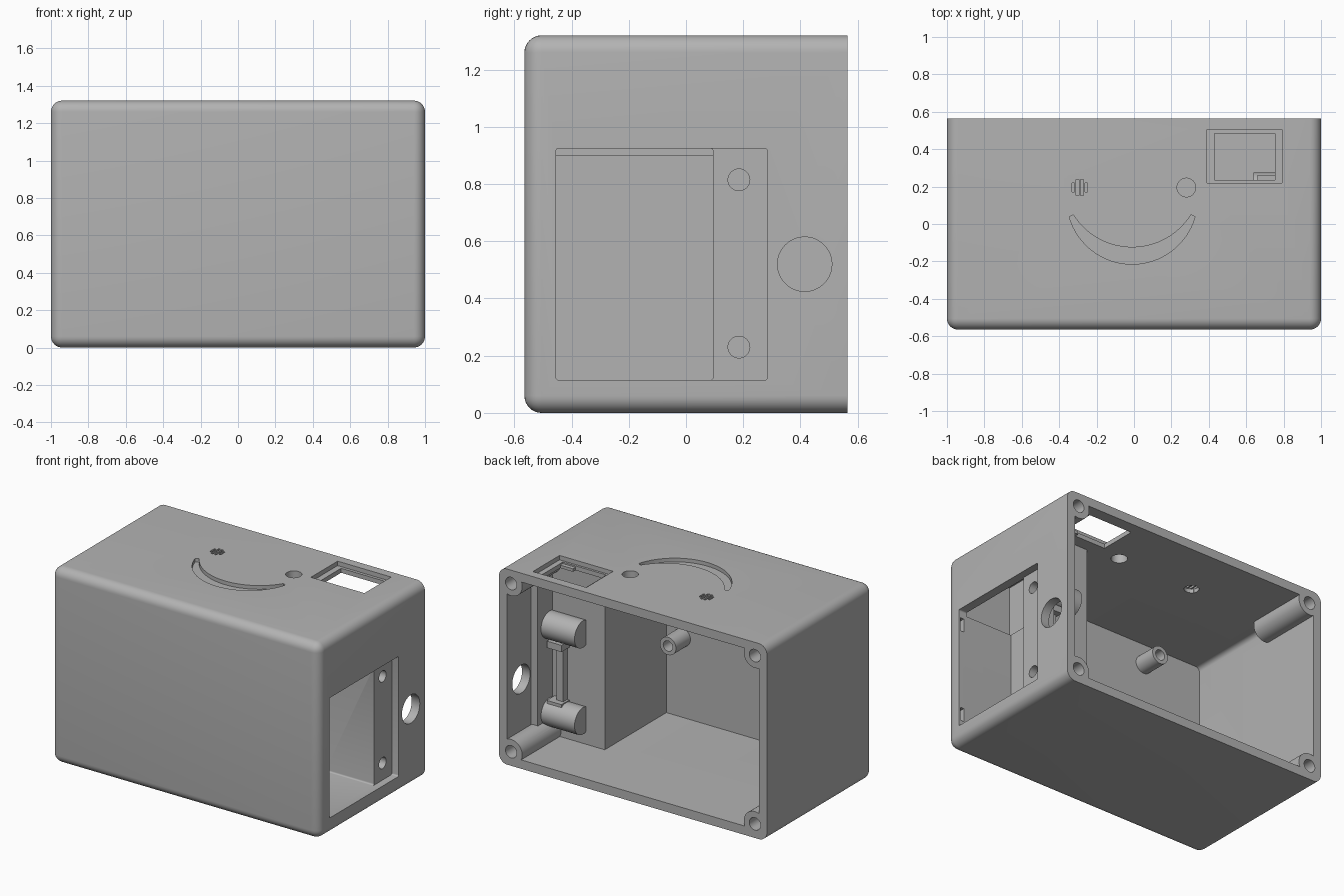
import bpy, bmesh, math
from mathutils import Matrix, Vector

cube = bpy.data.objects.get("Cube")
if cube:
    bpy.data.objects.remove(cube, do_unlink=True)

# One plain grey plastic
grey = bpy.data.materials.new("grey plastic")
grey.use_nodes = True
colour = (0.45, 0.45, 0.45, 1)
grey.diffuse_color = colour
grey.node_tree.nodes["Principled BSDF"].inputs["Base Color"].default_value = colour

W, D, H, WALL = 1.0, 0.565, 1.32, 0.06
IN_X, IN_Y = W - WALL, D - WALL


def make(name, bm):
    bmesh.ops.recalc_face_normals(bm, faces=bm.faces)
    mesh = bpy.data.meshes.new(name)
    bm.to_mesh(mesh)
    bm.free()
    mesh.materials.append(grey)
    obj = bpy.data.objects.new(name, mesh)
    bpy.context.collection.objects.link(obj)
    return obj


def box(name, x, y, z, bevel=0, pick=None, segments=4):
    """Box from (min, max) pairs; pick chooses which edges to round."""
    bm = bmesh.new()
    bmesh.ops.create_cube(bm, size=1)
    for v in bm.verts:
        v.co = [r[0] if c < 0 else r[1] for c, r in zip(v.co, (x, y, z))]
    if bevel:
        edges = [e for e in bm.edges if pick is None or pick(e)]
        bmesh.ops.bevel(bm, geom=edges, offset=bevel, segments=segments,
                        profile=0.5, affect='EDGES')
    return make(name, bm)


def rod(name, centre, axis, radius, length, sides=40):
    bm = bmesh.new()
    turn = Vector((0, 0, 1)).rotation_difference(Vector(axis)).to_matrix().to_4x4()
    bmesh.ops.create_cone(bm, cap_ends=True, segments=sides, radius1=radius,
                          radius2=radius, depth=length,
                          matrix=Matrix.Translation(centre) @ turn)
    return make(name, bm)


def prism(name, points, z0, z1):
    bm = bmesh.new()
    face = bm.faces.new([bm.verts.new((px, py, z0)) for px, py in points])
    up = bmesh.ops.extrude_face_region(bm, geom=[face])["geom"]
    moved = [g for g in up if isinstance(g, bmesh.types.BMVert)]
    bmesh.ops.translate(bm, verts=moved, vec=(0, 0, z1 - z0))
    return make(name, bm)


def along(axis):
    return lambda e: abs((e.verts[0].co - e.verts[1].co).normalized()[axis]) > 0.9


def combine(tool, operation):
    mod = case.modifiers.new(tool.name, 'BOOLEAN')
    mod.operation, mod.solver, mod.object = operation, 'EXACT', tool
    bpy.context.view_layer.objects.active = case
    bpy.ops.object.modifier_apply(modifier=mod.name)
    bpy.data.objects.remove(tool, do_unlink=True)


def add(tool):
    combine(tool, 'UNION')


def cut(tool):
    combine(tool, 'DIFFERENCE')


# Outer case, rounded everywhere but round the open back
case = box("enclosure", (-W, W), (-D, D), (0, H), 0.06,
           lambda e: min(v.co.y for v in e.verts) < 0, 8)
cut(box("cavity", (-IN_X, IN_X), (-IN_Y, D + 0.2), (WALL, H - WALL), 0.03, along(1)))

# Battery housing and the pad behind the door ledge
add(box("battery_housing", (0.5, 0.97), (-0.53, 0.152), (0.03, H - 0.03)))
add(box("door_pad", (0.89, 0.97), (0.1, 0.31), (0.03, H - 0.03)))

# Door screw bosses and a small holder between them
for z in (0.23, 0.815):
    add(rod("door_boss", (0.8, 0.185, z), (1, 0, 0), 0.09, 0.32))
add(box("holder_bar", (0.78, 0.83), (0.13, 0.195), (0.28, 0.72)))
for z in (0.28, 0.68):
    add(box("holder_end", (0.765, 0.875), (0.12, 0.235), (z, z + 0.045)))

# Lid screw posts in the corners
for x in (-0.91, 0.91):
    for z in (0.095, H - 0.09):
        add(rod("lid_post", (x, 0.37, z), (0, 1, 0), 0.083, 0.46))
cut(box("rim_trim", (-2, 2), (D, D + 0.5), (-1, 2)))
for x in (-0.91, 0.91):
    for z in (0.095, H - 0.09):
        cut(rod("lid_hole", (x, 0.47, z), (0, 1, 0), 0.042, 0.3))

# Board standoffs on the front wall
for x in (-0.5, 0.38):
    for z in (0.6, 1.12):
        add(rod("standoff", (x, -0.44, z), (0, 1, 0), 0.06, 0.18))
        cut(rod("standoff_hole", (x, -0.38, z), (0, 1, 0), 0.035, 0.18))

# Battery bay, its upper hollow, the door ledge and latch slots
cut(box("battery_bay", (0.59, 1.2), (-0.455, 0.095), (0.115, 0.925), 0.01, along(0)))
cut(box("upper_hollow", (0.56, IN_X), (-IN_Y, 0.095), (0.9, H - WALL)))
cut(box("door_ledge", (0.95, 1.2), (-0.455, 0.285), (0.115, 0.925), 0.01, along(0)))
for z in (0.16, 0.785):
    cut(box("latch_slot", (0.96, 0.985), (-0.49, -0.4), (z, z + 0.09)))
for z in (0.23, 0.815):
    cut(rod("door_screw_hole", (0.9, 0.185, z), (1, 0, 0), 0.038, 0.4))
cut(rod("side_hole", (1, 0.415, 0.52), (1, 0, 0), 0.095, 0.3, 64))

# Display window with a stepped frame and a corner tab
cut(box("window_frame", (0.39, 0.79), (0.22, 0.505), (H - 0.03, H + 0.1)))
cut(box("window", (0.43, 0.755), (0.235, 0.485), (H - 0.2, H + 0.1)))
add(box("window_tab", (0.66, 0.77), (0.225, 0.262), (H - WALL, H - 0.04)))

# Winking face: round eye, sound slots and a shallow smile
cut(rod("eye_hole", (0.28, 0.195, H), (0, 0, 1), 0.05, 0.3))
cut(rod("microphone_seat", (-0.29, 0.195, H - 0.07), (0, 0, 1), 0.045, 0.07))
for x, half in ((-0.324, 0.025), (-0.302, 0.042), (-0.278, 0.042), (-0.256, 0.025)):
    cut(box("sound_slot", (x - 0.007, x + 0.007), (0.195 - half, 0.195 + half),
            (H - 0.1, H + 0.1)))


def arc(cy, radius, half_angle, steps=32):
    angles = [half_angle * (2 * i / steps - 1) for i in range(steps + 1)]
    return [(-0.01 + radius * math.sin(a), cy - radius * math.cos(a)) for a in angles]


smile = arc(0.135, 0.35, math.radians(74)) + arc(0.246, 0.371, math.radians(58))[::-1]
cut(prism("smile", smile, H - 0.025, H + 0.1))

# Smooth the rounds, keep the edges crisp
bpy.ops.object.select_all(action='DESELECT')
case.select_set(True)
bpy.context.view_layer.objects.active = case
bpy.ops.object.shade_smooth_by_angle(angle=math.radians(30))
